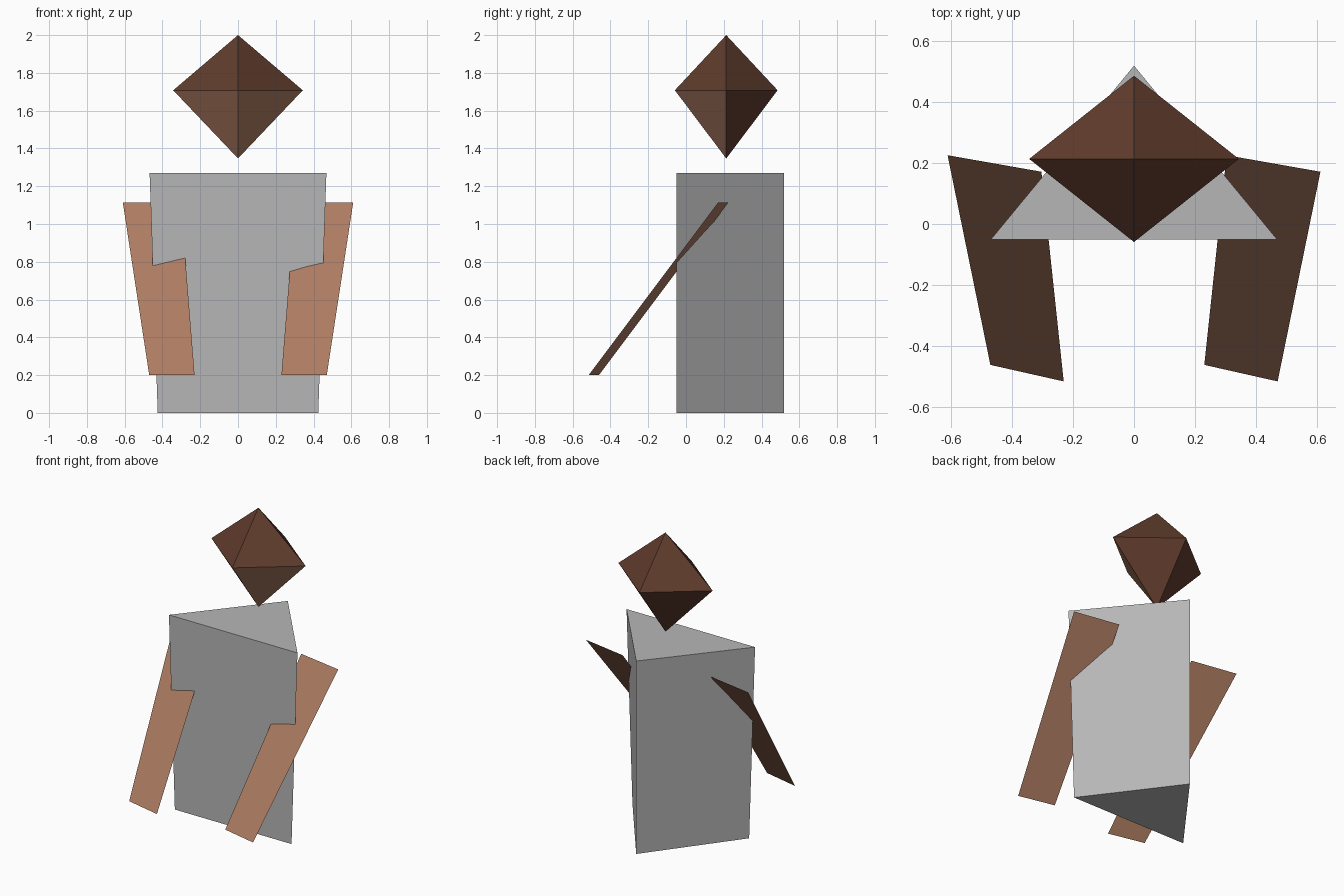
import bpy

if "Cube" in bpy.data.objects:
    bpy.data.objects.remove(bpy.data.objects["Cube"])


def material(name, rgb):
    m = bpy.data.materials.new(name)
    m.diffuse_color = (*rgb, 1.0)
    m.use_nodes = True
    m.node_tree.nodes["Principled BSDF"].inputs["Base Color"].default_value = m.diffuse_color
    return m


GREY = material("grey_cloth", (0.47, 0.47, 0.47))
SKIN = material("tan_skin", (0.415, 0.198, 0.12))
HAIR = material("dark_brown_hair", (0.115, 0.045, 0.025))


def build(name, verts, faces, *mats):
    mesh = bpy.data.meshes.new(name)
    mesh.from_pydata(verts, [], faces)
    for m in mats:
        mesh.materials.append(m)
    mesh.update()
    obj = bpy.data.objects.new(name, mesh)
    bpy.context.collection.objects.link(obj)
    return obj


# Torso: three-sided prism, slightly narrower at the base
def triangle(half_width, z):
    return [(-half_width, -0.05, z), (half_width, -0.05, z), (0, 0.518, z)]


sides = [(i, (i + 1) % 3, (i + 1) % 3 + 3, i + 3) for i in range(3)]
build("torso", triangle(0.425, 0) + triangle(0.468, 1.27),
      sides + [(2, 1, 0), (3, 4, 5)], GREY)

# Head: octahedron with four equator corners and two tips
CY, CZ = 0.213, 1.708
equator = [(0.343, CY, CZ), (0, CY + 0.272, CZ), (-0.343, CY, CZ), (0, CY - 0.272, CZ)]
upper = [(i, (i + 1) % 4, 4) for i in range(4)]
lower = [((i + 1) % 4, i, 5) for i in range(4)]
head = build("head", equator + [(0, CY, 2.0), (0, CY, 1.347)], upper + lower, HAIR, SKIN)
# The lower front faces are bare skin, the rest is hair
for p in head.data.polygons:
    p.material_index = 1 if p.normal.y < 0 and p.normal.z < 0 else 0

# Arms: flat sheets reaching forward, both twisted the same way
for name, side in (("left_arm", -1), ("right_arm", 1)):
    corners = []
    for z, inner, outer, y in ((1.115, 0.303, 0.61, 0.198), (0.2, 0.23, 0.47, -0.488)):
        for x in sorted((side * inner, side * outer)):
            left_end = abs(x) == (outer if side < 0 else inner)
            corners.append((x, y + (0.027 if left_end else -0.027), z))
    build(name, corners, [(0, 2, 3, 1)], SKIN)
